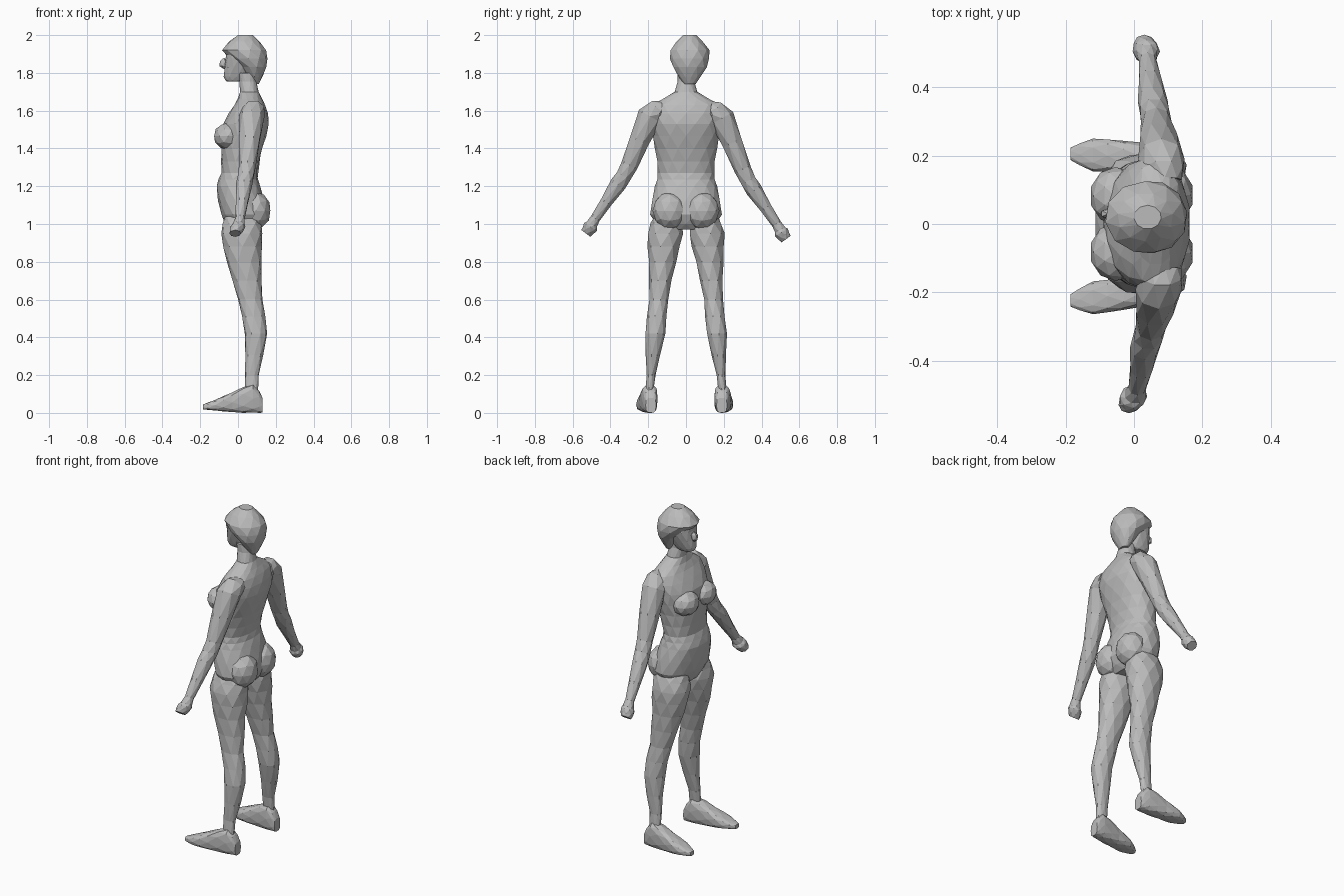
import bpy, bmesh, math
from mathutils import Vector

default_cube = bpy.data.objects.get("Cube")
if default_cube:
    bpy.data.objects.remove(default_cube)

clay = bpy.data.materials.new("clay grey")
clay.use_nodes = True
grey = (.5, .5, .5, 1)
clay.diffuse_color = grey
clay.node_tree.nodes["Principled BSDF"].inputs["Base Color"].default_value = grey


def add_object(name, bm):
    bmesh.ops.recalc_face_normals(bm, faces=bm.faces[:])
    mesh = bpy.data.meshes.new(name)
    bm.to_mesh(mesh)
    bm.free()
    mesh.materials.append(clay)
    bpy.context.collection.objects.link(bpy.data.objects.new(name, mesh))


def refine(keys):
    """Insert a smooth in-between row after every key row of a profile."""
    rows = [keys[0]]
    for i in range(len(keys) - 1):
        before, start, end = keys[max(i - 1, 0)], keys[i], keys[i + 1]
        after = keys[min(i + 2, len(keys) - 1)]
        middle = [(9 * (s + e) - b - a) / 16 for b, s, e, a in zip(before, start, end, after)]
        rows += [middle, end]
    return rows


def rounded(value, power):
    return math.copysign(abs(value) ** power, value)


def loft(name, sections, sides, power=1):
    """Triangulated skin over oval sections (centre, u axis, v axis), staggered ring by ring."""
    bm = bmesh.new()
    rings = []
    for i, (centre, u, v) in enumerate(sections):
        angles = [math.tau * (k + i % 2 / 2) / sides for k in range(sides)]
        rings.append([bm.verts.new(Vector(centre)
                                   + Vector(u) * rounded(math.cos(angle), power)
                                   + Vector(v) * rounded(math.sin(angle), power))
                      for angle in angles])
    for i, (lower, upper) in enumerate(zip(rings, rings[1:])):
        for k in range(sides):
            n = (k + 1) % sides
            if i % 2:
                bm.faces.new((lower[k], upper[n], upper[k]))
                bm.faces.new((lower[k], lower[n], upper[n]))
            else:
                bm.faces.new((lower[k], lower[n], upper[k]))
                bm.faces.new((lower[n], upper[n], upper[k]))
    bm.faces.new(rings[0])
    bm.faces.new(rings[-1])
    add_object(name, bm)


def upright(name, keys, sides, power=1, axis=lambda height: 0):
    """Loft of level ovals; each key row is height, front, back, half width."""
    loft(name, [(((front + back) / 2, axis(height), height),
                 (0, width, 0),
                 ((back - front) / 2, 0, 0))
                for height, front, back, width in refine(keys)], sides, power)


def blob(name, centre, size, detail=2):
    bm = bmesh.new()
    bmesh.ops.create_icosphere(bm, subdivisions=detail, radius=1)
    for vert in bm.verts:
        vert.co = Vector(centre) + Vector(size) * vert.co
    add_object(name, bm)


# Torso with neck, from the crotch up
upright("torso", [
    (.97, -.05, .1, .13),
    (1.05, -.09, .15, .19),
    (1.2, -.115, .12, .165),
    (1.27, -.09, .1, .15),
    (1.4, -.09, .13, .165),
    (1.53, -.08, .165, .19),
    (1.63, -.02, .145, .18),
    (1.7, .01, .11, .06),
    (1.8, 0, .09, .045),
], sides=14, power=.9)

# Head: hair cap over a narrower face
head_centre = lambda height: .02
upright("hair", [
    (1.74, .07, .11, .03),
    (1.83, .01, .15, .09),
    (1.92, -.085, .15, .105),
    (2, 0, .08, .035),
], sides=11, axis=head_centre)
upright("face", [
    (1.755, -.06, .03, .03),
    (1.78, -.076, .06, .045),
    (1.88, -.065, .08, .078),
    (1.94, -.06, .08, .075),
], sides=12, power=.85, axis=head_centre)
blob("nose", (-.075, .03, 1.85), (.027, .016, .03), detail=1)

# Leg rows as in the torso; foot rows are x, half width, top
leg = [
    (1.04, -.07, .12, .07),
    (.95, -.09, .13, .095),
    (.8, -.06, .125, .074),
    (.6, 0, .13, .051),
    (.42, .035, .155, .054),
    (.2, .037, .11, .024),
    (.08, .037, .11, .024),
]
foot = [
    (.13, .028, .08),
    (.08, .042, .15),
    (-.03, .046, .11),
    (-.12, .048, .07),
    (-.186, .018, .045),
]
# Arm rows are the centre x, y, z and the radius
arm = [
    (.09, .13, 1.6, .05),
    (.08, .19, 1.56, .068),
    (.065, .3, 1.29, .045),
    (.055, .36, 1.18, .044),
    (.04, .48, 1, .026),
    (.036, .505, .955, .04),
    (.03, .53, .92, .03),
]

# The near foot turns out more; the near arm hangs higher and further forward
for label, side, turn, swing in (("far", 1, .05, 0), ("near", -1, .12, 1)):
    upright(label + "_leg", leg, sides=9, power=.9,
            axis=lambda height: side * (.205 - height / 10))

    foot_sections = []
    for x, width, top in refine(foot):
        sole = max(0, -x) / 10
        foot_sections.append(((x, side * (.192 + turn * (.08 - x)), (sole + top) / 2),
                              (0, width, 0),
                              (0, 0, (top - sole) / 2)))
    loft(label + "_foot", foot_sections, sides=10, power=.65)

    rows = refine(arm)
    last = len(rows) - 1
    path = []
    for i, (x, y, z, radius) in enumerate(rows):
        amount = swing * i / last
        path.append(Vector((x - .045 * amount, side * y, z + .03 * min(1, 2 * amount))))
    arm_sections = []
    for i, row in enumerate(rows):
        along = path[min(i + 1, last)] - path[max(i - 1, 0)]
        across = along.cross(Vector((1, 0, 0))).normalized()
        arm_sections.append((path[i], across * row[-1], (row[-1], 0, 0)))
    loft(label + "_arm", arm_sections, sides=8)

    blob(label + "_breast", (-.053, side * .082, 1.465), (.077, .085, .072))
    blob(label + "_buttock", (.095, side * .085, 1.07), (.08, .092, .1))
